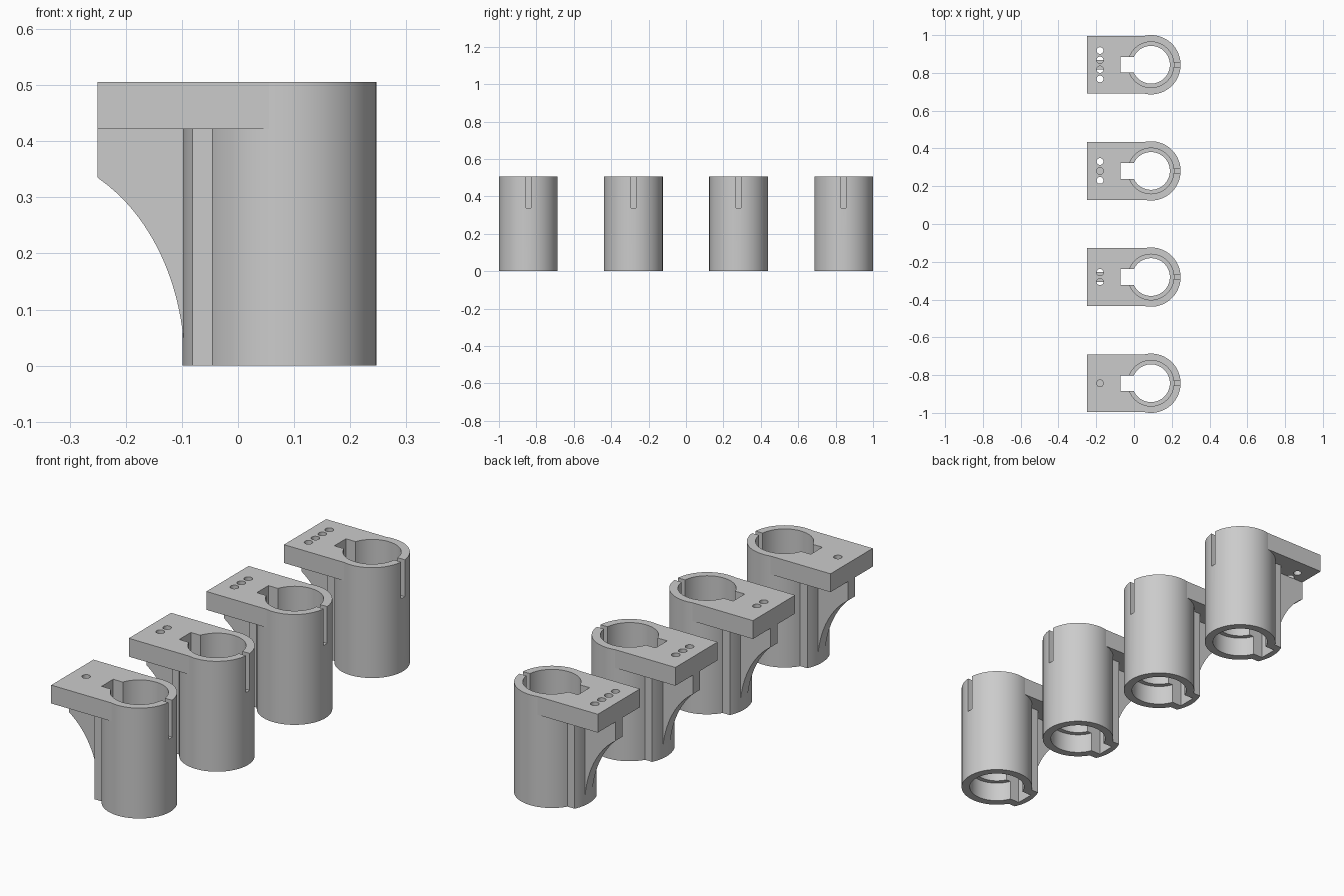
import bpy, bmesh
from math import sin, cos, pi, sqrt, asin
from mathutils import Vector

if "Cube" in bpy.data.objects:
    bpy.data.objects.remove(bpy.data.objects["Cube"])

HEIGHT, PLATE_Z, AXIS = 0.506, 0.422, 0.09
OUTER, BORE, LIP = 0.157, 0.121, 0.1

grey = bpy.data.materials.new("plain grey")
grey.use_nodes = True
grey.diffuse_color = (0.6, 0.6, 0.6, 1)
grey.node_tree.nodes["Principled BSDF"].inputs["Base Color"].default_value = (0.6, 0.6, 0.6, 1)


def extrude(name, points, depth):
    """Solid made by sweeping a closed outline of 3D points along a vector."""
    bm = bmesh.new()
    face = bm.faces.new([bm.verts.new(p) for p in points])
    swept = bmesh.ops.extrude_face_region(bm, geom=[face])["geom"]
    moved = [v for v in swept if isinstance(v, bmesh.types.BMVert)]
    bmesh.ops.translate(bm, verts=moved, vec=Vector(depth))
    bmesh.ops.recalc_face_normals(bm, faces=bm.faces)
    mesh = bpy.data.meshes.new(name)
    bm.to_mesh(mesh)
    bm.free()
    mesh.materials.append(grey)
    obj = bpy.data.objects.new(name, mesh)
    bpy.context.collection.objects.link(obj)
    return obj


def block(name, x0, x1, half, z0, z1):
    outline = [(x0, -half, z0), (x1, -half, z0), (x1, half, z0), (x0, half, z0)]
    return extrude(name, outline, (0, 0, z1 - z0))


def rod(name, x, y, r, z0, z1, sides=72):
    turn = [2 * pi * i / sides for i in range(sides)]
    return extrude(name, [(x + r * cos(a), y + r * sin(a), z0) for a in turn], (0, 0, z1 - z0))


def combine(body, part, operation):
    """Boolean a part into the body, then discard the part."""
    part.hide_render = True
    mod = body.modifiers.new(operation.lower(), "BOOLEAN")
    mod.operation, mod.solver, mod.object = operation, "EXACT", part
    bpy.context.view_layer.objects.active = body
    bpy.ops.object.modifier_apply(modifier=mod.name)
    bpy.data.objects.remove(part)


# Tube with the flat top plate
holder = rod("holder_1", AXIS, 0, OUTER, 0, HEIGHT)
combine(holder, block("top_plate", -0.25, AXIS, 0.153, PLATE_Z, HEIGHT), "UNION")

# Spine with a rounded back, covering the keyway
back, half = 0.189, 0.08
swing = asin(half / back)
arc = [pi - swing + 2 * swing * i / 12 for i in range(13)]
outline = [(AXIS, half, 0)] + [(AXIS + back * cos(a), back * sin(a), 0) for a in arc] + [(AXIS, -half, 0)]
combine(holder, extrude("spine", outline, (0, 0, PLATE_Z + 0.04)), "UNION")

# Thin bracket rib with a concave lower edge
rib_half, wide, tall = 0.026, 0.285, 0.376
heights = [0.335 * i / 24 for i in range(25)]
curve = [(-0.38 + wide * sqrt(1 - (z / tall) ** 2), -rib_half, z) for z in heights]
curve[-1] = (-0.25, -rib_half, 0.335)
outline = curve + [(-0.25, -rib_half, 0.46), (-0.08, -rib_half, 0.46), (-0.08, -rib_half, 0)]
combine(holder, extrude("rib", outline, (0, 2 * rib_half, 0)), "UNION")

# Stepped bore, keyway and front slit
for cutter in (
    rod("upper_bore", AXIS, 0, BORE, 0.13, 0.6),
    rod("lip_bore", AXIS, 0, LIP, -0.1, 0.6),
    rod("lower_bore", AXIS, 0, BORE, -0.1, 0.09),
    block("keyway", -0.072, AXIS, 0.042, -0.1, 0.6),
    block("slit", AXIS, 0.3, 0.013, 0.337, 0.6),
):
    combine(holder, cutter, "DIFFERENCE")

# Row of four holders, each marked with one more hole than the last
holders = [holder]
for n in range(2, 5):
    twin = holder.copy()
    twin.data = holder.data.copy()
    twin.name = f"holder_{n}"
    bpy.context.collection.objects.link(twin)
    holders.append(twin)

for n, body in enumerate(holders, 1):
    for k in range(n):
        y = (k - (n - 1) / 2) * 0.05
        combine(body, rod("marker_hole", -0.18, y, 0.018, PLATE_Z, 0.6, 24), "DIFFERENCE")
    body.location.y = (n - 2.5) * 0.562
    bpy.ops.object.select_all(action="DESELECT")
    body.select_set(True)
    bpy.context.view_layer.objects.active = body
    bpy.ops.object.shade_smooth_by_angle(angle=pi / 18)
